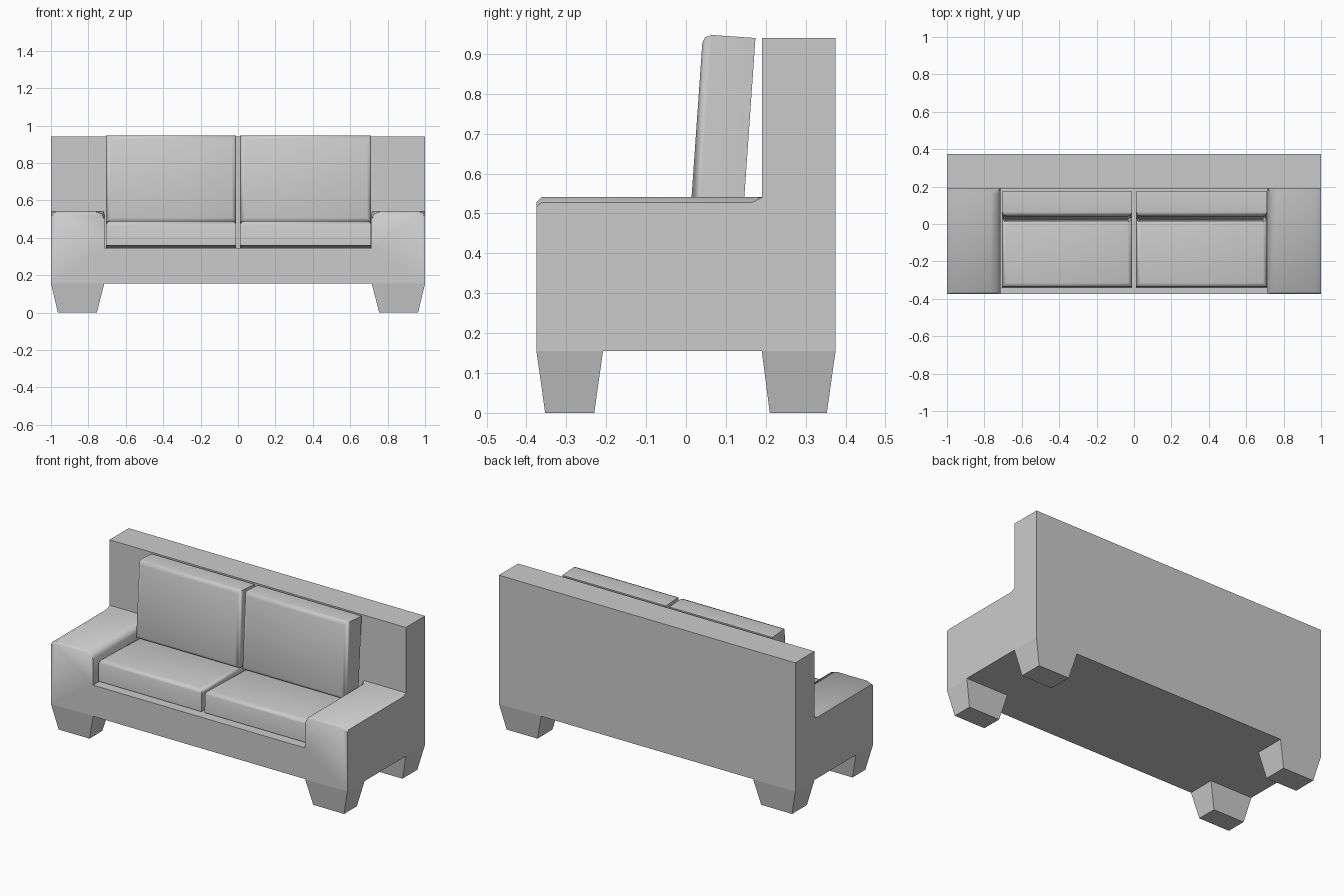
import bpy, bmesh
from math import radians

if "Cube" in bpy.data.objects:
    bpy.data.objects.remove(bpy.data.objects["Cube"])


def finish(name, bm, smooth=False):
    bmesh.ops.recalc_face_normals(bm, faces=bm.faces)
    mesh = bpy.data.meshes.new(name)
    bm.to_mesh(mesh)
    bm.free()
    ob = bpy.data.objects.new(name, mesh)
    bpy.context.collection.objects.link(ob)
    if smooth:
        bpy.ops.object.select_all(action='DESELECT')
        ob.select_set(True)
        bpy.context.view_layer.objects.active = ob
        bpy.ops.object.shade_smooth_by_angle(angle=radians(50))
    return ob


def loft(name, sections, smooth=False):
    """Join matching closed sections into a capped solid."""
    bm = bmesh.new()
    loops = [[bm.verts.new(p) for p in s] for s in sections]
    n = len(loops[0])
    for a, b in zip(loops, loops[1:]):
        for i in range(n):
            j = (i + 1) % n
            bm.faces.new((a[i], a[j], b[j], b[i]))
    bm.faces.new(loops[0])
    bm.faces.new(loops[-1])
    return finish(name, bm, smooth)


def rect(x0, x1, y0, y1, z):
    return [(x0, y0, z), (x1, y0, z), (x1, y1, z), (x0, y1, z)]


def cushion(name, x0, x1, y, z, angle):
    """Slab with rounded edges around its face, pivoting on that face's edge."""
    bm = bmesh.new()
    bmesh.ops.create_cube(bm, size=1)
    for v in bm.verts:
        v.co = ((x0 if v.co.x < 0 else x1), (v.co.y + 0.5) * 0.132, (v.co.z + 0.5) * 0.465)
    edges = [e for e in bm.edges if all(v.co.y < 0.01 for v in e.verts)]
    bmesh.ops.bevel(bm, geom=edges, offset=0.022, segments=2, profile=0.5, affect='EDGES')
    ob = finish(name, bm, True)
    ob.location = (0, y, z)
    ob.rotation_euler.x = radians(angle)


# Base and arms: U-shaped front profile with softened arm tops
def u_section(y, top):
    half = [(0.715, 0.345)] + top + [(1, 0.155)]
    pts = half + [(-x, z) for x, z in reversed(half)]
    return [(x, y, z) for x, z in pts]


front_top = [(0.715, 0.5), (0.728, 0.519), (0.765, 0.528), (0.97, 0.528), (1, 0.517)]
arm_top = [(0.715, 0.505), (0.728, 0.53), (0.765, 0.541), (0.97, 0.541), (1, 0.527)]
rear_top = [(0.715, 0.525), (0.716, 0.54), (0.765, 0.541), (0.97, 0.541), (1, 0.54)]
loft("base_and_arms", [u_section(-0.375, front_top), u_section(-0.362, arm_top),
                       u_section(0.165, arm_top), u_section(0.19, rear_top)], True)

# Back panel
loft("back_panel", [rect(-1, 1, 0.19, 0.375, 0.155), rect(-1, 1, 0.19, 0.375, 0.94)])

# Tapered legs
for side, s in (("right", 1), ("left", -1)):
    for end, top, bottom in (("front", (-0.375, -0.208), (-0.353, -0.23)),
                             ("back", (0.19, 0.375), (0.21, 0.353))):
        loft(f"{end}_{side}_leg", [rect(0.755 * s, 0.963 * s, *bottom, 0),
                                   rect(0.715 * s, 1.0 * s, *top, 0.155)])

# Seat and back cushions
for side, x0, x1 in (("left", -0.705, -0.01), ("right", 0.012, 0.712)):
    cushion(f"seat_cushion_{side}", x0, x1, -0.335, 0.49, -91.5)
    cushion(f"back_cushion_{side}", x0, x1, 0.01, 0.485, -4)
